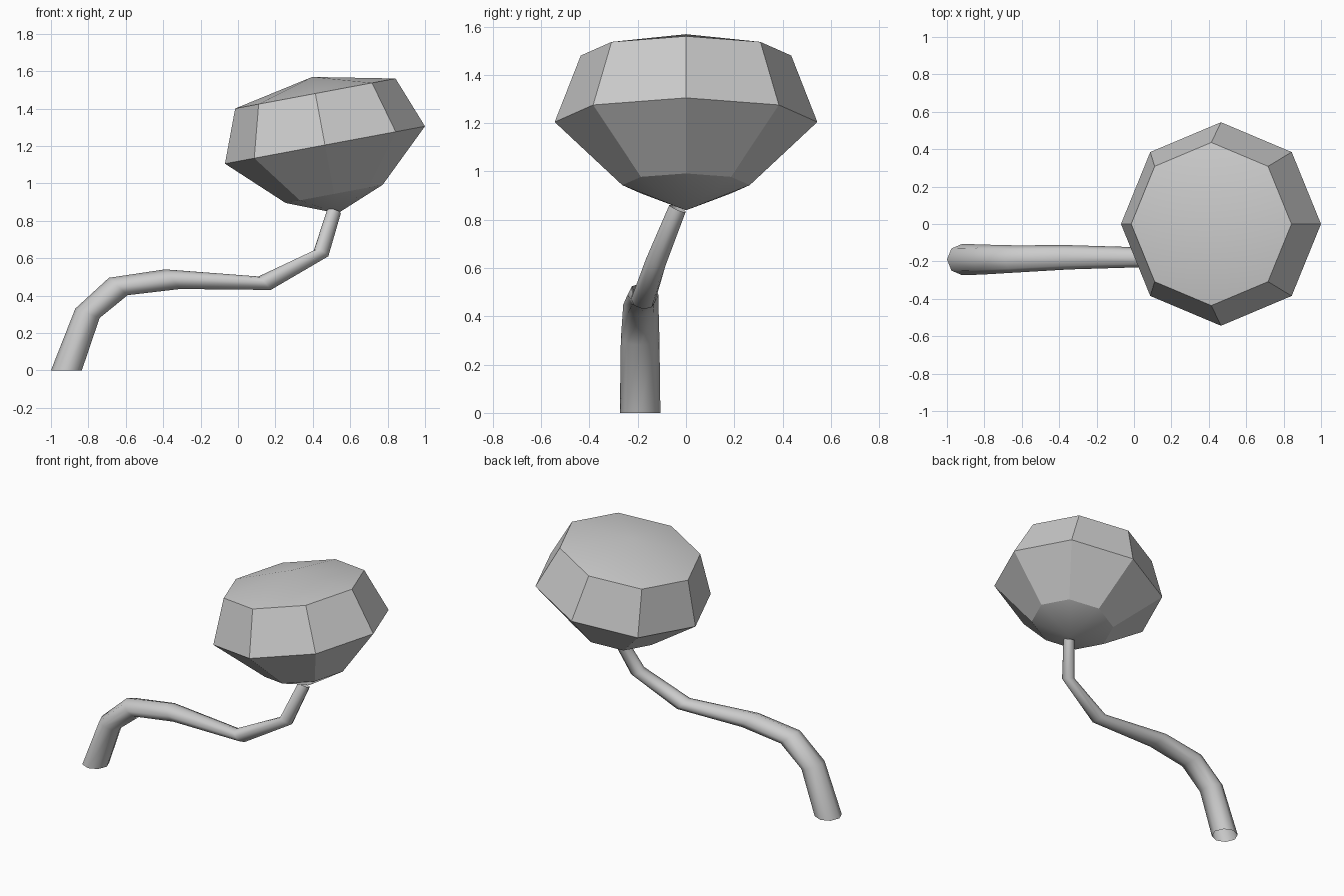
import bpy, bmesh, math
from mathutils import Vector, Matrix

if "Cube" in bpy.data.objects:
    bpy.data.objects.remove(bpy.data.objects["Cube"])

SIDES = 8


def loft(name, rings, angle, start_tip=None, end_tip=None):
    """Skin octagonal rings; optional tips close the ends with a fan."""
    bm = bmesh.new()
    loops = [[bm.verts.new(p) for p in ring] for ring in rings]
    for a, b in zip(loops, loops[1:]):
        for i in range(SIDES):
            j = (i + 1) % SIDES
            bm.faces.new((a[i], a[j], b[j], b[i]))
    for loop, tip in ((loops[0], start_tip), (loops[-1], end_tip)):
        if tip is not None:
            v = bm.verts.new(tip)
            for i in range(SIDES):
                bm.faces.new((loop[i], loop[(i + 1) % SIDES], v))
    bmesh.ops.recalc_face_normals(bm, faces=bm.faces)
    mesh = bpy.data.meshes.new(name)
    bm.to_mesh(mesh)
    bm.free()
    obj = bpy.data.objects.new(name, mesh)
    bpy.context.collection.objects.link(obj)
    bpy.ops.object.select_all(action='DESELECT')
    obj.select_set(True)
    bpy.context.view_layer.objects.active = obj
    bpy.ops.object.shade_smooth_by_angle(angle=math.radians(angle))
    return obj


def ring(center, u, v):
    return [center + u * math.cos(t) + v * math.sin(t)
            for t in (2 * math.pi * i / SIDES for i in range(SIDES))]


X, Y = Vector((1, 0, 0)), Vector((0, 1, 0))

# Crown: faceted octagonal lathe, tilted about y
crown_rings = [ring(Vector((0, 0, h)), X * r, Y * r)
               for r, h in ((0.264, -0.266), (0.544, 0), (0.436, 0.28))]
crown = loft("foliage_crown", crown_rings, 20,
             Vector((0, 0, -0.372)), Vector((0, 0, 0.37)))
crown.data.transform(Matrix.Translation((0.465, 0, 1.205))
                     @ Matrix.Rotation(math.radians(-10.6), 4, 'Y'))

# Trunk: tapered bent tube; outer x,z / inner x,z / centre y / y radius / tilt
sections = (
    (-1.00, 0.00, -0.835, 0.00, -0.19, 0.084, 0),
    (-0.87, 0.33, -0.74, 0.28, -0.19, 0.080, 0),
    (-0.69, 0.495, -0.59, 0.402, -0.187, 0.073, 0),
    (-0.39, 0.54, -0.31, 0.435, -0.178, 0.065, 0),
    (0.11, 0.502, 0.175, 0.43, -0.178, 0.050, -0.005),
    (0.405, 0.64, 0.483, 0.61, -0.125, 0.040, -0.015),
    (0.475, 0.855, 0.55, 0.84, -0.035, 0.034, -0.014),
)
trunk_rings = []
for ax, az, bx, bz, y, ry, tilt in sections:
    a, b = Vector((ax, y, az)), Vector((bx, y, bz))
    trunk_rings.append(ring((a + b) / 2, (b - a) / 2, Vector((0, ry, tilt))))
loft("bent_trunk", trunk_rings, 60)
